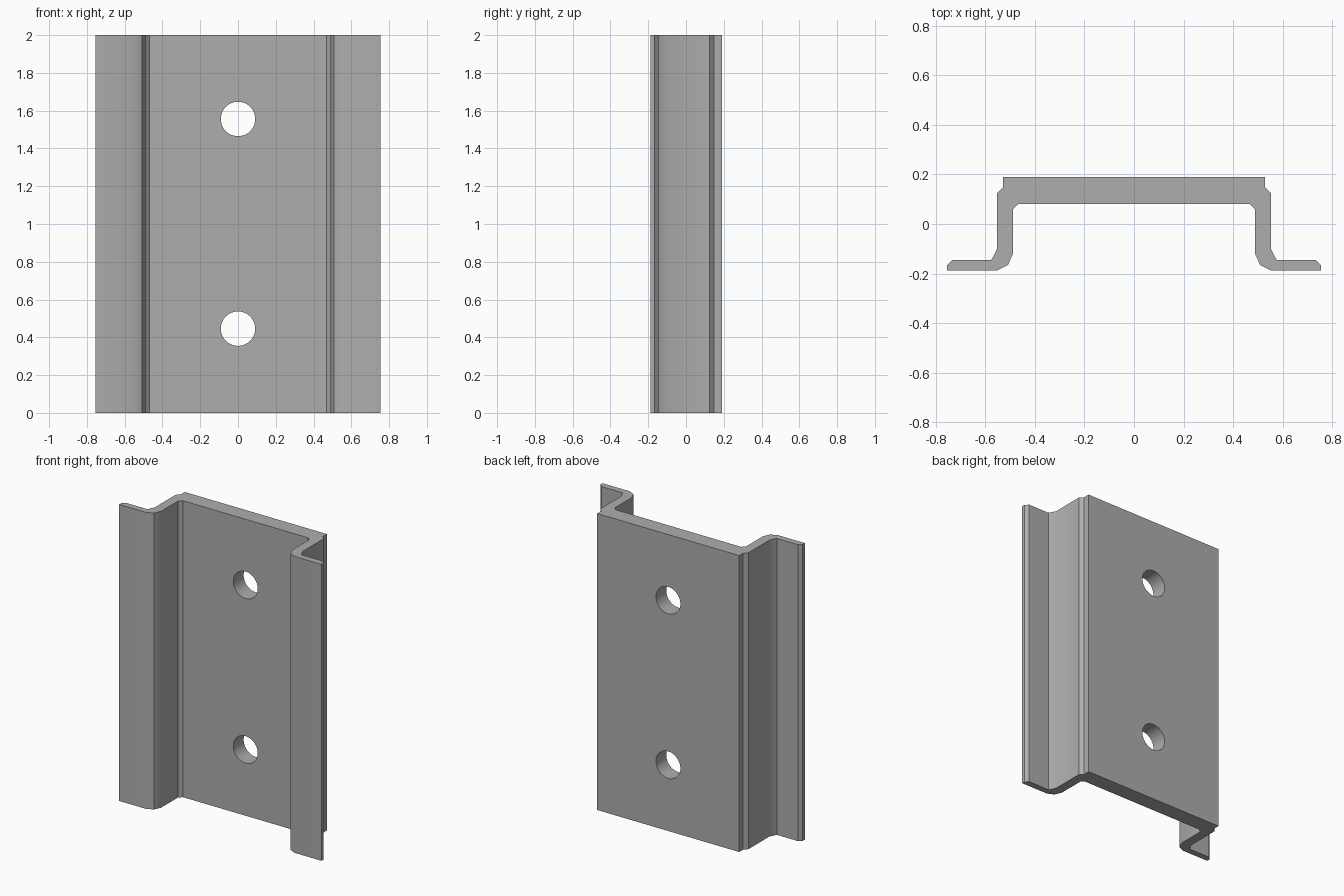
import bpy, bmesh, math

cube = bpy.data.objects.get("Cube")
if cube:
    bpy.data.objects.remove(cube, do_unlink=True)

HEIGHT = 2.0

metal = bpy.data.materials.new("grey_metal")
metal.use_nodes = True
grey = (0.42, 0.42, 0.42, 1)
metal.diffuse_color = grey
metal.node_tree.nodes["Principled BSDF"].inputs["Base Color"].default_value = grey

# Half of the bracket's cross-section, from back face round the flange to the inside
half = [(0.53, 0.19), (0.53, 0.147), (0.553, 0.124), (0.553, -0.10),
        (0.576, -0.145), (0.734, -0.145), (0.755, -0.166), (0.755, -0.188),
        (0.553, -0.188), (0.509, -0.166), (0.489, -0.12), (0.489, 0.059),
        (0.468, 0.08)]
profile = half + [(-x, y) for x, y in reversed(half)]

# Extrude the cross-section upwards
bm = bmesh.new()
base = bm.faces.new([bm.verts.new((x, y, 0)) for x, y in profile])
top = bmesh.ops.extrude_face_region(bm, geom=[base])["geom"]
bmesh.ops.translate(bm, vec=(0, 0, HEIGHT),
                    verts=[v for v in top if isinstance(v, bmesh.types.BMVert)])
bmesh.ops.recalc_face_normals(bm, faces=bm.faces)
mesh = bpy.data.meshes.new("bracket")
bm.to_mesh(mesh)
bm.free()
mesh.materials.append(metal)
bracket = bpy.data.objects.new("bracket", mesh)
bpy.context.collection.objects.link(bracket)

# Two bolt holes through the web
for name, z in (("lower", 0.446), ("upper", 1.556)):
    bpy.ops.mesh.primitive_cylinder_add(vertices=48, radius=0.091, depth=0.5,
                                        location=(0, 0.13, z),
                                        rotation=(math.pi / 2, 0, 0))
    cutter = bpy.context.object
    cutter.name = name + "_hole_cutter"
    cutter.data.materials.append(metal)
    cutter.hide_render = True
    cutter.hide_viewport = True
    cut = bracket.modifiers.new(name + "_hole", 'BOOLEAN')
    cut.operation = 'DIFFERENCE'
    cut.solver = 'EXACT'
    cut.object = cutter

# Apply the cuts, then drop the cutters
bpy.context.view_layer.update()
evaluated = bracket.evaluated_get(bpy.context.evaluated_depsgraph_get())
bracket.data = bpy.data.meshes.new_from_object(evaluated)
for modifier in list(bracket.modifiers):
    bpy.data.objects.remove(modifier.object, do_unlink=True)
    bracket.modifiers.remove(modifier)

# Smooth the bends and hole walls, keep the edges sharp
bpy.ops.object.select_all(action='DESELECT')
bracket.select_set(True)
bpy.context.view_layer.objects.active = bracket
bpy.ops.object.shade_smooth_by_angle(angle=math.radians(30))
